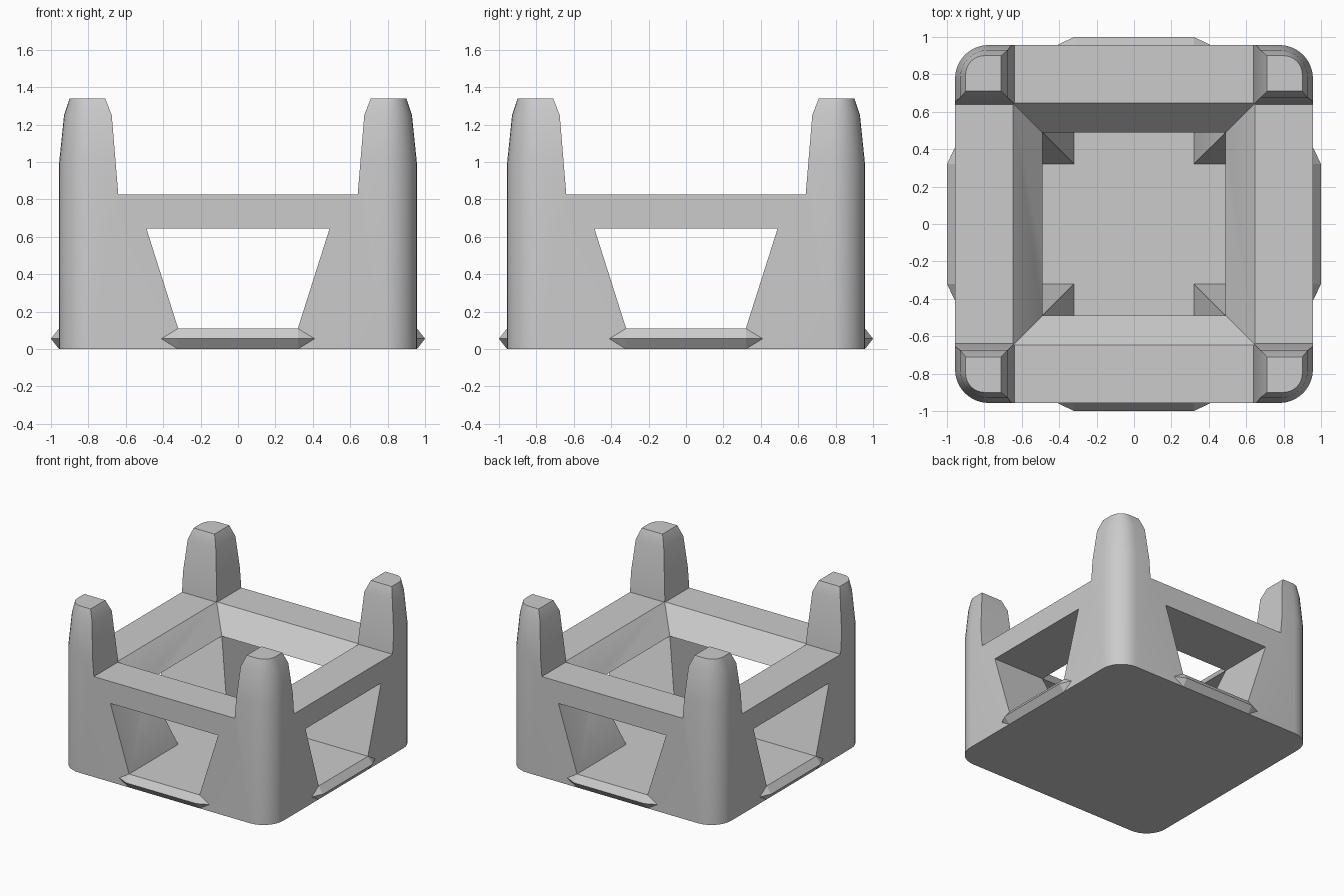
import bpy, bmesh, math
from mathutils import Matrix

if "Cube" in bpy.data.objects:
    bpy.data.objects.remove(bpy.data.objects["Cube"])


def finish(bm, name):
    bmesh.ops.recalc_face_normals(bm, faces=bm.faces)
    mesh = bpy.data.meshes.new(name)
    bm.to_mesh(mesh)
    bm.free()
    ob = bpy.data.objects.new(name, mesh)
    bpy.context.collection.objects.link(ob)
    return ob


def loft(name, rings):
    bm = bmesh.new()
    loops = [[bm.verts.new(p) for p in ring] for ring in rings]
    n = len(loops[0])
    for a, b in zip(loops, loops[1:]):
        for i in range(n):
            j = (i + 1) % n
            bm.faces.new((a[i], a[j], b[j], b[i]))
    bm.faces.new(loops[0])
    bm.faces.new(loops[-1])
    return finish(bm, name)


def rounded_ring(half, radius, z, seg=8):
    pts = []
    for q in range(4):
        mid = math.radians(45 + 90 * q)
        cx = math.copysign(half - radius, math.cos(mid))
        cy = math.copysign(half - radius, math.sin(mid))
        for i in range(seg + 1):
            a = math.radians(90 * q + 90 * i / seg)
            pts.append((cx + radius * math.cos(a), cy + radius * math.sin(a), z))
    return pts


def square_ring(h, z):
    return [(-h, -h, z), (h, -h, z), (h, h, z), (-h, h, z)]


def cut(target, cutter):
    cutter.hide_render = True
    mod = target.modifiers.new("cut", 'BOOLEAN')
    mod.operation = 'DIFFERENCE'
    mod.solver = 'EXACT'
    mod.object = cutter
    bpy.context.view_layer.objects.active = target
    bpy.ops.object.modifier_apply(modifier=mod.name)
    bpy.data.objects.remove(cutter)


def cut_both_ways(target, half_profile):
    # symmetric x-z profile pushed through along y, then along x
    prof = half_profile + [(-x, z) for x, z in reversed(half_profile)]
    for turn in (0, 90):
        c = loft("cutter", [[(x, y, z) for x, z in prof] for y in (-1.3, 1.3)])
        c.data.transform(Matrix.Rotation(math.radians(turn), 4, 'Z'))
        cut(target, c)


# Outer block with rounded corners, tapering at the post tips
body = loft("crate_body", [
    rounded_ring(0.957, 0.18, 0), rounded_ring(0.957, 0.18, 0.99),
    rounded_ring(0.93, 0.15, 1.25), rounded_ring(0.90, 0.10, 1.34)])

# Gaps between the posts above the rails
cut_both_ways(body, [(0.64, 0.825), (0.675, 1.25), (0.71, 1.34), (0.75, 1.43)])
# Trapezoid side windows
cut_both_ways(body, [(0.32, 0.11), (0.49, 0.645)])
# Sloped inner faces of the rails
cut(body, loft("cutter", [square_ring(0.3, 0.5), square_ring(0.49, 0.645),
                          square_ring(0.648, 0.825), square_ring(0.6, 0.95)]))

bpy.ops.object.select_all(action='DESELECT')
body.select_set(True)
bpy.context.view_layer.objects.active = body
bpy.ops.object.shade_smooth_by_angle(angle=math.radians(25))

# Pointed lips at the foot of each window
for k, side in enumerate(("front", "right", "back", "left")):
    bm = bmesh.new()
    for s in (-1, 1):
        for p in ((0.32, -0.957, 0), (0.32, -0.957, 0.11),
                  (0.41, -0.957, 0.055), (0.32, -1.0, 0.055)):
            bm.verts.new((s * p[0], p[1], p[2]))
    bmesh.ops.convex_hull(bm, input=bm.verts)
    bm.transform(Matrix.Rotation(math.radians(90 * k), 4, 'Z'))
    finish(bm, side + "_lip")
